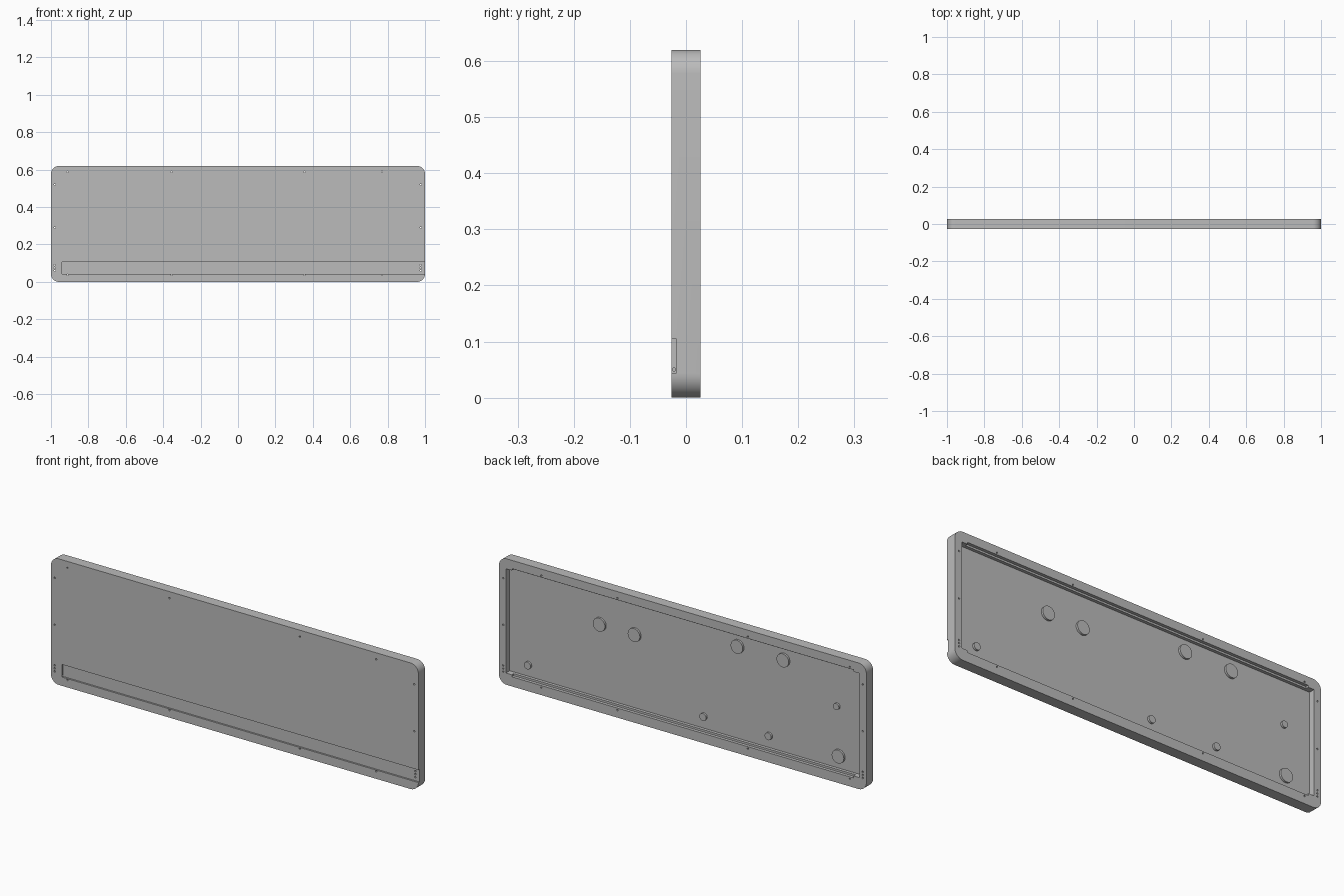
import bpy, bmesh, math
from mathutils import Matrix, Vector

if "Cube" in bpy.data.objects:
    bpy.data.objects.remove(bpy.data.objects["Cube"], do_unlink=True)

BACK, FRONT = 0.026, -0.026
HEIGHT = 0.62
FLOOR = -0.004

grey = bpy.data.materials.new("plain grey")
grey.use_nodes = True
grey.diffuse_color = (0.5, 0.5, 0.5, 1)
grey.node_tree.nodes["Principled BSDF"].inputs["Base Color"].default_value = (0.5, 0.5, 0.5, 1)


def make_object(name, bm):
    bmesh.ops.recalc_face_normals(bm, faces=bm.faces)
    mesh = bpy.data.meshes.new(name)
    bm.to_mesh(mesh)
    bm.free()
    mesh.materials.append(grey)
    obj = bpy.data.objects.new(name, mesh)
    bpy.context.collection.objects.link(obj)
    return obj


def add_box(bm, low, high):
    low, high = Vector(low), Vector(high)
    move = Matrix.Translation((low + high) / 2)
    bmesh.ops.create_cube(bm, size=1, matrix=move @ Matrix.Diagonal((*(high - low), 1)))


def add_cylinder(bm, x, z, radius, y0, y1, segments):
    move = Matrix.Translation((x, (y0 + y1) / 2, z))
    bmesh.ops.create_cone(bm, cap_ends=True, segments=segments, radius1=radius, radius2=radius,
                          depth=abs(y1 - y0), matrix=move @ Matrix.Rotation(math.pi / 2, 4, "X"))


def activate(obj):
    bpy.ops.object.select_all(action="DESELECT")
    obj.select_set(True)
    bpy.context.view_layer.objects.active = obj


def cut(target, bm):
    cutter = make_object("cutter", bm)
    cutter.hide_render = True
    mod = target.modifiers.new("cut", "BOOLEAN")
    mod.operation = "DIFFERENCE"
    mod.solver = "EXACT"
    mod.object = cutter
    activate(target)
    bpy.ops.object.modifier_apply(modifier=mod.name)
    bpy.data.objects.remove(cutter, do_unlink=True)


# Panel with rounded upright corners
bm = bmesh.new()
add_box(bm, (-1, FRONT, 0), (1, BACK, HEIGHT))
corners = [e for e in bm.edges if abs(e.verts[0].co.y - e.verts[1].co.y) > 0.01]
bmesh.ops.bevel(bm, geom=corners, offset=0.043, segments=10, profile=0.5, affect="EDGES")
panel = make_object("panel", bm)

# Deep back pocket, then the shallow ledge along its top and bottom
for low, high in [((-0.962, FLOOR, 0.057), (0.962, 0.1, 0.57)),
                  ((-0.93, 0.011, 0.047), (0.93, 0.1, 0.579))]:
    bm = bmesh.new()
    add_box(bm, low, high)
    cut(panel, bm)

# Front channel, open at the left end
bm = bmesh.new()
add_box(bm, (-0.94, -0.1, 0.043), (1.1, -0.0175, 0.105))
cut(panel, bm)

# Screw holes round the rim, and a small hole in the channel end
bm = bmesh.new()
for x in (-0.91, -0.355, 0.355, 0.77):
    for z in (0.037, 0.588):
        add_cylinder(bm, x, z, 0.004, -0.1, 0.1, 12)
for x in (-0.98, 0.977):
    for z in (0.06, 0.075, 0.09, 0.29, 0.52):
        add_cylinder(bm, x, z, 0.004, -0.1, 0.1, 12)
bmesh.ops.create_cone(bm, cap_ends=True, segments=12, radius1=0.003, radius2=0.003, depth=0.03,
                      matrix=Matrix.Translation((-0.945, -0.0215, 0.05))
                      @ Matrix.Rotation(math.pi / 2, 4, "Y"))
cut(panel, bm)

# Round bosses on the pocket floor
bm = bmesh.new()
for x, z, radius in [(0.47, 0.418, 0.033), (0.28, 0.418, 0.033), (-0.28, 0.51, 0.033),
                     (-0.53, 0.51, 0.033), (-0.83, 0.117, 0.033), (0.86, 0.113, 0.018),
                     (-0.095, 0.115, 0.018), (-0.45, 0.115, 0.018), (-0.82, 0.36, 0.016)]:
    add_cylinder(bm, x, z, radius, FLOOR - 0.002, FLOOR + 0.01, 32)
bosses = make_object("floor_bosses", bm)

for obj in (panel, bosses):
    activate(obj)
    bpy.ops.object.shade_smooth_by_angle(angle=math.radians(30))
